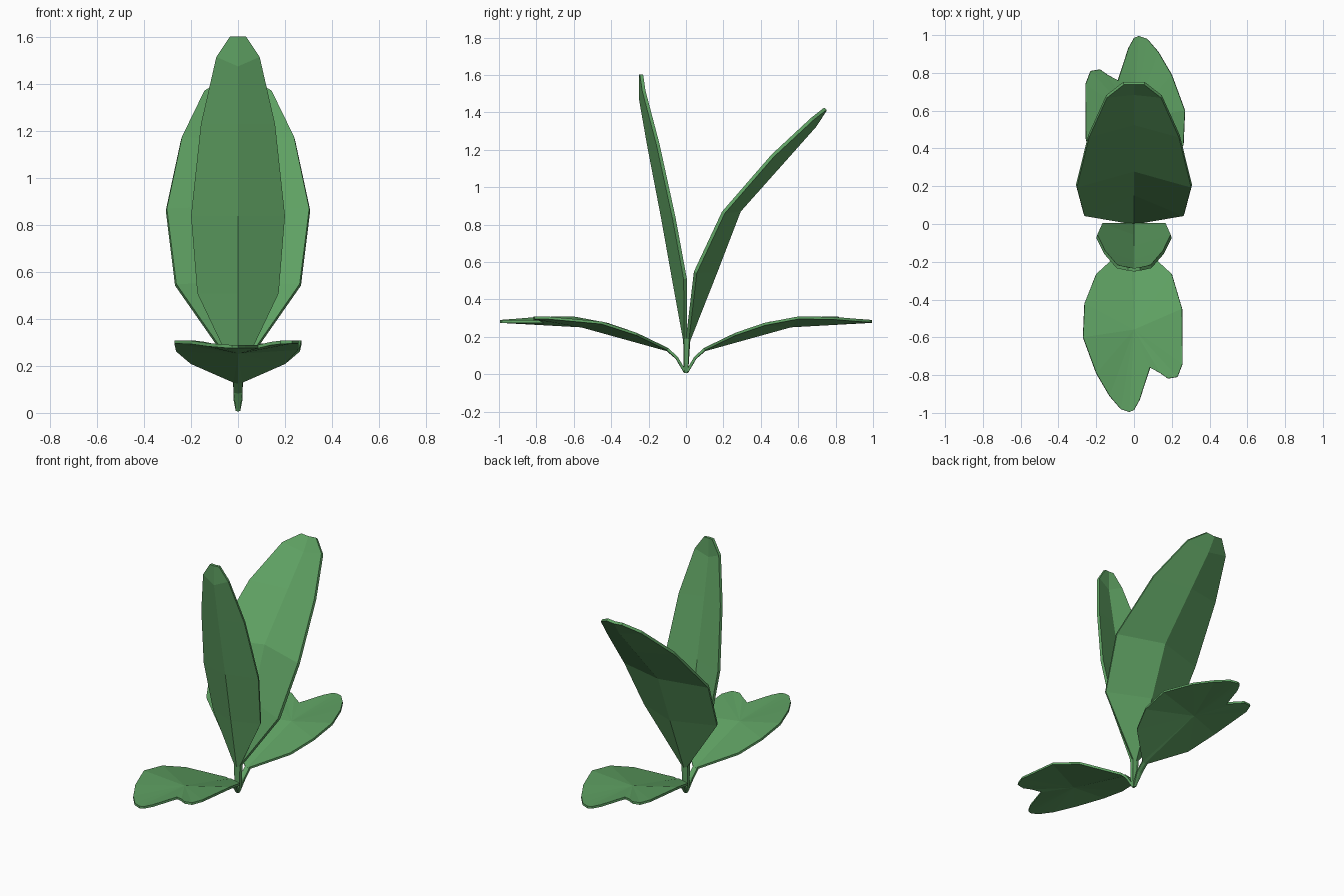
import bpy, bmesh
from mathutils import Vector

green = bpy.data.materials.new("leaf green")
green.diffuse_color = (0.115, 0.36, 0.125, 1)


def finish(name, bm, thick):
    """Turn the sheet into a thin, flat-shaded solid leaf."""
    bmesh.ops.recalc_face_normals(bm, faces=bm.faces)
    me = bpy.data.meshes.new(name)
    bm.to_mesh(me)
    bm.free()
    me.materials.append(green)
    ob = bpy.data.objects.new(name, me)
    bpy.context.collection.objects.link(ob)
    mod = ob.modifiers.new("thickness", 'SOLIDIFY')
    mod.thickness = thick
    mod.offset = 0
    return ob


def tall_leaf(name, rows):
    """Rows: half width, edge y, edge z, midrib y, midrib z."""
    bm = bmesh.new()
    prev = None
    for w, ey, ez, my, mz in rows:
        row = [bm.verts.new(p) for p in ((-w, ey, ez), (0, my, mz), (w, ey, ez))]
        if prev:
            for i in (0, 1):
                bm.faces.new((prev[i], prev[i + 1], row[i + 1], row[i]))
        prev = row
    return finish(name, bm, 0.018)


# Wide upright leaf leaning back
tall_leaf("back_tall_leaf", [
    (0.008, 0.0, 0.008, 0.002, 0.008),
    (0.018, 0.004, 0.06, 0.006, 0.06),
    (0.018, 0.008, 0.19, 0.014, 0.18),
    (0.265, 0.05, 0.545, 0.16, 0.55),
    (0.305, 0.20, 0.865, 0.285, 0.875),
    (0.24, 0.465, 1.17, 0.53, 1.15),
    (0.145, 0.675, 1.365, 0.69, 1.33),
    (0.055, 0.745, 1.42, 0.745, 1.415)])

# Narrow upright leaf leaning forward
tall_leaf("front_tall_leaf", [
    (0.008, 0.0, 0.008, -0.002, 0.008),
    (0.018, -0.002, 0.06, -0.004, 0.06),
    (0.018, -0.002, 0.19, -0.006, 0.18),
    (0.17, -0.004, 0.51, -0.066, 0.51),
    (0.197, -0.065, 0.84, -0.125, 0.84),
    (0.155, -0.15, 1.23, -0.20, 1.23),
    (0.09, -0.225, 1.515, -0.243, 1.475),
    (0.032, -0.238, 1.602, -0.242, 1.602)])

# Notched outline of a low leaf: x, y, z from its stalk round to the stalk again
OUTLINE = [(0.018, 0.10, 0.135), (0.20, 0.265, 0.215), (0.255, 0.45, 0.275),
           (0.257, 0.74, 0.302), (0.23, 0.81, 0.302), (0.18, 0.818, 0.30),
           (0.14, 0.79, 0.295), (0.085, 0.76, 0.282), (0.03, 0.93, 0.282),
           (0.0, 0.985, 0.282), (-0.025, 0.995, 0.282), (-0.07, 0.98, 0.285),
           (-0.13, 0.91, 0.29), (-0.20, 0.79, 0.30), (-0.27, 0.60, 0.302),
           (-0.262, 0.42, 0.268), (-0.20, 0.265, 0.215), (-0.018, 0.10, 0.135)]
STALK = [(0.018, 0.05, 0.09), (0.008, 0.004, 0.012)]


def low_leaf(name, side):
    """Fan of facets round a sunken middle, plus a bent stalk."""
    bm = bmesh.new()

    def vert(x, y, z):
        return bm.verts.new(Vector((-side * x, side * y, z)))

    rim = [vert(*p) for p in OUTLINE]
    mid = vert(0, 0.56, 0.258)
    base = vert(0, 0.10, 0.13)
    for a, b in zip(rim, rim[1:]):
        bm.faces.new((mid, a, b))
    bm.faces.new((mid, base, rim[0]))
    bm.faces.new((mid, rim[-1], base))
    right, centre, left = rim[0], base, rim[-1]
    for w, y, z in STALK:
        r, c, l = vert(w, y, z), vert(0, y, z - 0.003), vert(-w, y, z)
        bm.faces.new((right, centre, c, r))
        bm.faces.new((centre, left, l, c))
        right, centre, left = r, c, l
    return finish(name, bm, 0.014)


low_leaf("back_low_leaf", 1)
low_leaf("front_low_leaf", -1)
